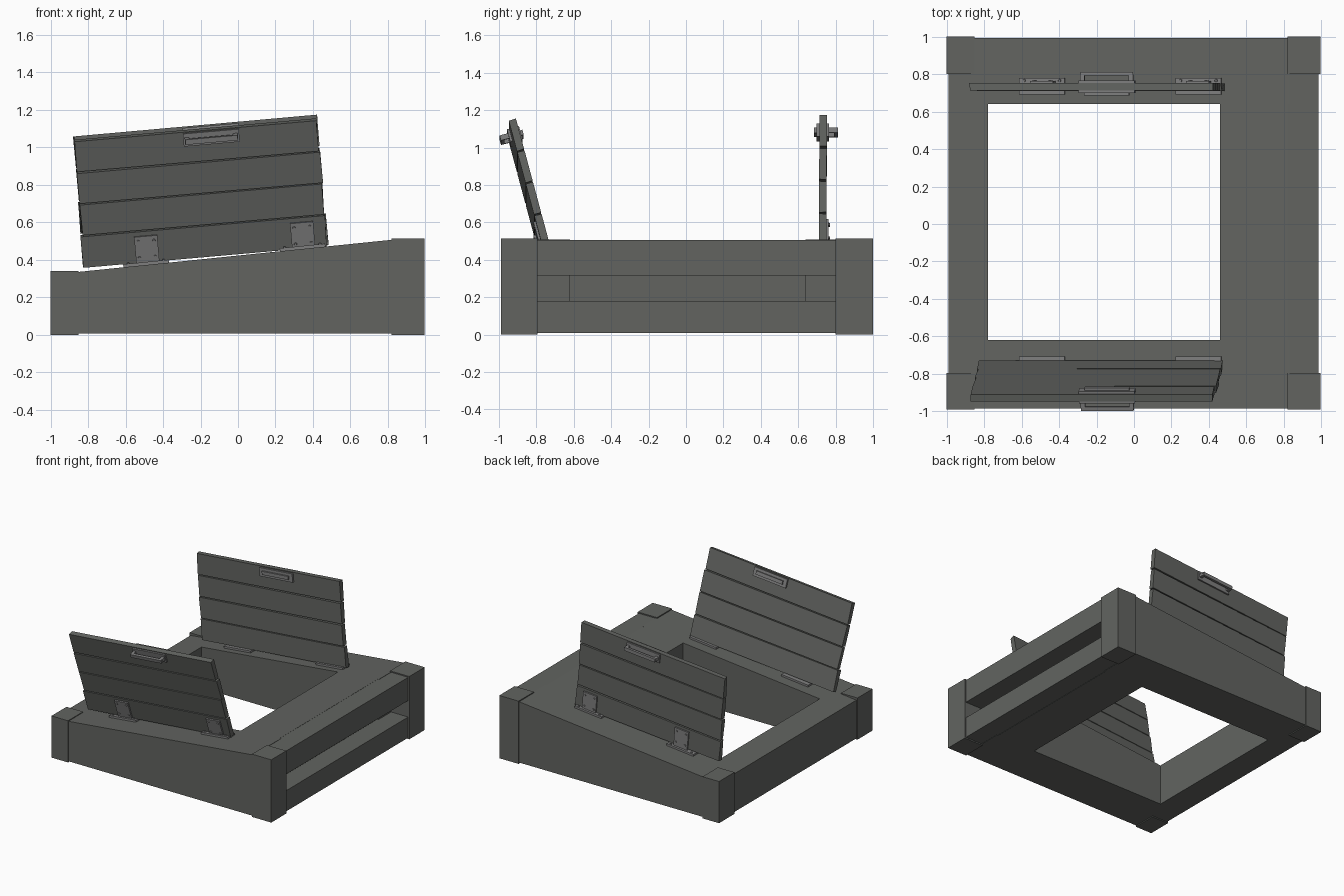
import bpy, bmesh, math, random
from mathutils import Matrix, Vector

if "Cube" in bpy.data.objects:
    bpy.data.objects.remove(bpy.data.objects["Cube"])

random.seed(4)


def material(name, rgb):
    m = bpy.data.materials.new(name)
    m.diffuse_color = (*rgb, 1)
    m.use_nodes = True
    m.node_tree.nodes["Principled BSDF"].inputs["Base Color"].default_value = m.diffuse_color
    return m


WOOD = material("grey_wood", (0.122, 0.127, 0.118))
METAL = material("grey_metal", (0.21, 0.21, 0.21))


def finish(name, bm, mat):
    bmesh.ops.recalc_face_normals(bm, faces=bm.faces[:])
    me = bpy.data.meshes.new(name)
    bm.to_mesh(me)
    bm.free()
    me.materials.append(mat)
    ob = bpy.data.objects.new(name, me)
    bpy.context.collection.objects.link(ob)
    return ob


def prism(name, profile, y0, y1):
    """Extrude an x-z outline from y0 to y1."""
    bm = bmesh.new()
    f = bm.faces.new([bm.verts.new((x, y0, z)) for x, z in profile])
    r = bmesh.ops.extrude_face_region(bm, geom=[f])
    vs = [v for v in r["geom"] if isinstance(v, bmesh.types.BMVert)]
    bmesh.ops.translate(bm, verts=vs, vec=(0, y1 - y0, 0))
    return finish(name, bm, WOOD)


def rect(x0, x1, z0, z1):
    return [(x0, z0), (x1, z0), (x1, z1), (x0, z1)]


def add_box(bm, frame, a0, a1, b0, b1, c0, c1):
    c = Vector(((a0 + a1) / 2, (b0 + b1) / 2, (c0 + c1) / 2))
    m = frame @ Matrix.Translation(c) @ Matrix.Diagonal((a1 - a0, b1 - b0, c1 - c0, 1))
    bmesh.ops.create_cube(bm, size=1, matrix=m)


def add_screw(bm, frame, a, b, c):
    bmesh.ops.create_cone(bm, cap_ends=True, segments=6, radius1=0.009, radius2=0.007,
                          depth=0.008, matrix=frame @ Matrix.Translation((a, b, c)))


def deck(x):
    return 0.335 + 0.1025 * (x + 0.86)


def sloped(x0, x1):
    return [(x0, 0.008), (x1, 0.008), (x1, deck(x1)), (x0, deck(x0))]


# Sloping frame around the square opening
prism("front_rail", sloped(-0.86, 0.83), -0.985, -0.62)
prism("back_rail", sloped(-0.86, 0.83), 0.64, 0.992)
prism("left_rail", sloped(-0.99, -0.78), -0.81, 0.82)
prism("right_deck", sloped(0.46, 0.82), -0.63, 0.65)

# Right side: two beams with a recess between them
prism("right_upper_beam", rect(0.815, 0.985, 0.315, 0.506), -0.81, 0.82)
prism("right_lower_beam", rect(0.815, 0.985, 0.01, 0.18), -0.81, 0.82)

# Corner posts
for side, x0, x1, h in (("left", -1.0, -0.85, 0.342), ("right", 0.82, 0.995, 0.515)):
    prism("front_%s_post" % side, rect(x0, x1, 0, h), -0.99, -0.795)
    prism("back_%s_post" % side, rect(x0, x1, 0, h), 0.80, 1.0)

SLOPE = math.radians(5)
WIDTH, HEIGHT, T = 1.305, 0.705, 0.02


def lid(label, s, y, tilt):
    """Open plank lid; s = -1 front, +1 back. Local axes: along, up, outward."""
    ct, st = math.cos(tilt), math.sin(tilt)
    u = Vector((math.cos(SLOPE), 0, math.sin(SLOPE)))
    v = Vector((-math.sin(SLOPE) * ct, s * st, math.cos(SLOPE) * ct))
    n = u.cross(v) * -s
    frame = Matrix((u, v, n)).transposed().to_4x4()
    frame.translation = (-0.82, y, 0.365)

    # Four planks
    step = HEIGHT / 4
    for i in range(4):
        bm = bmesh.new()
        j, k = random.uniform(-0.008, 0.006), random.uniform(-0.006, 0.008)
        add_box(bm, frame, j, WIDTH + k, i * step, (i + 1) * step - 0.008, -T, T)
        for vert in bm.verts:  # slightly uneven sawn edges
            vert.co += v * random.uniform(-0.002, 0.002) + u * random.uniform(-0.004, 0.004)
        finish("%s_lid_plank_%d" % (label, i + 1), bm, WOOD)

    # Pull handle outside, flat grip plate inside
    bm = bmesh.new()
    a, b = 0.735, 0.655
    add_box(bm, frame, a - 0.15, a + 0.15, b - 0.035, b + 0.035, T - 0.005, T + 0.012)
    add_box(bm, frame, a - 0.14, a + 0.14, b - 0.014, b + 0.014, T + 0.038, T + 0.058)
    for e in (-0.13, 0.13):
        add_box(bm, frame, a + e - 0.012, a + e + 0.012, b - 0.014, b + 0.014, T, T + 0.045)
    add_box(bm, frame, a - 0.15, a + 0.15, b - 0.035, b + 0.035, -T - 0.015, -T + 0.005)
    add_box(bm, frame, a - 0.12, a + 0.12, b - 0.014, b + 0.014, -T - 0.028, -T)
    finish(label + "_lid_handle", bm, METAL)

    # T hinges: upright leaf on the lid, wide leaf on the deck
    for side, a, x in (("left", 0.34, -0.49), ("right", 1.175, 0.345)):
        bm = bmesh.new()
        add_box(bm, frame, a - 0.062, a + 0.062, -0.012, 0.145, T - 0.004, T + 0.012)
        for da in (-0.042, 0.042):
            for b in (0.03, 0.12):
                add_screw(bm, frame, a + da, b, T + 0.014)
        flat = Matrix.Translation((x, y + s * 0.005, deck(x))) @ \
            Matrix.Rotation(-math.atan(0.1025), 4, 'Y')
        add_box(bm, flat, -0.122, 0.122, -0.045, 0.045, -0.005, 0.016)
        for da in (-0.095, 0.095):
            add_screw(bm, flat, da, s * 0.03, 0.018)
        finish("%s_lid_%s_hinge" % (label, side), bm, METAL)


lid("front", -1, -0.748, math.radians(15))
lid("back", 1, 0.73, math.radians(0.3))
